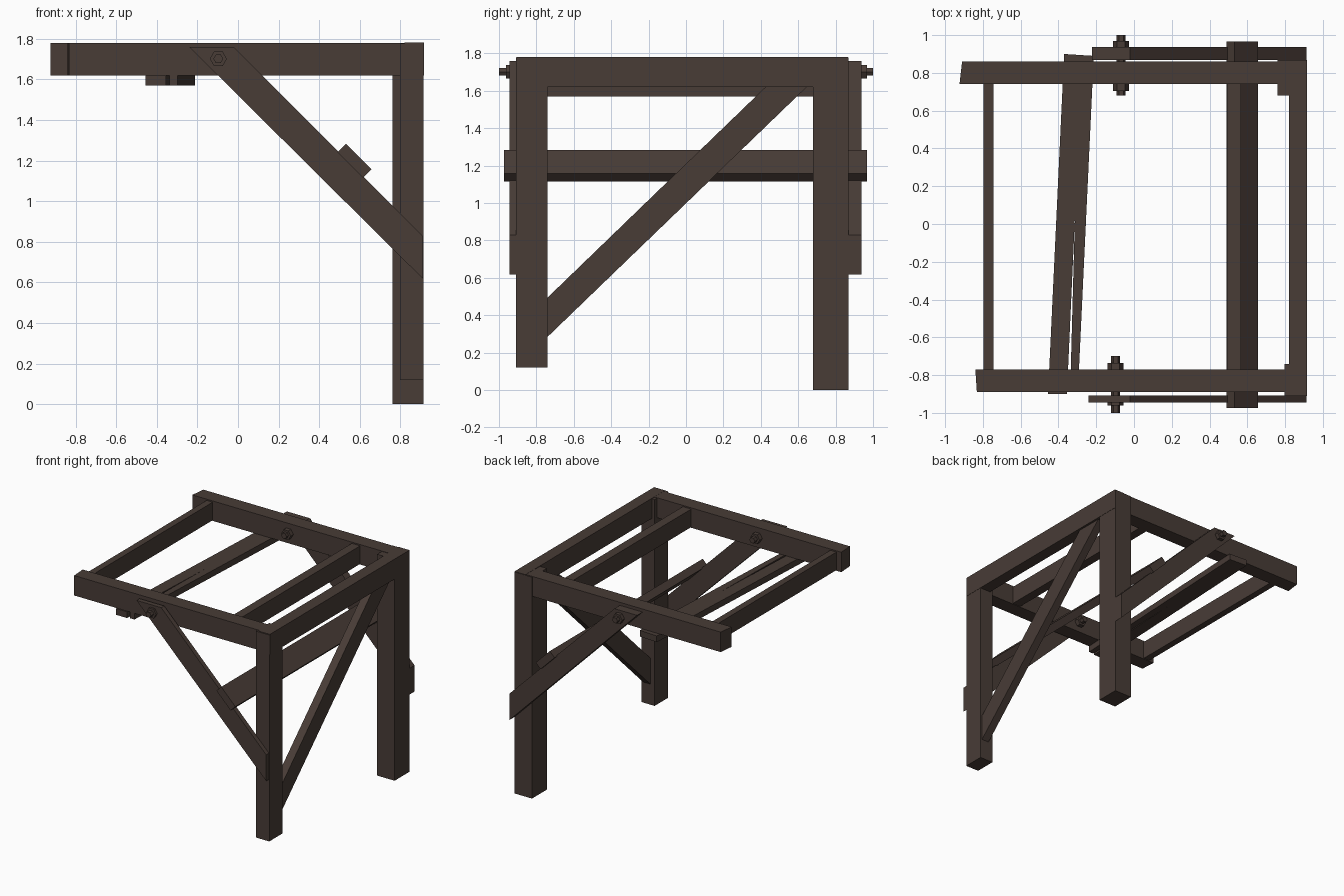
import bpy, bmesh, math
from mathutils import Matrix

cube = bpy.data.objects.get("Cube")
if cube:
    bpy.data.objects.remove(cube, do_unlink=True)

COLOR = (0.065, 0.045, 0.037, 1)
wood = bpy.data.materials.new("dark_brown_wood")
wood.use_nodes = True
wood.diffuse_color = COLOR
bsdf = wood.node_tree.nodes["Principled BSDF"]
bsdf.inputs["Base Color"].default_value = COLOR
bsdf.inputs["Roughness"].default_value = 0.9

# Maps a profile point (u, v) and a depth w to x, y, z
PLACE = {
    "x": lambda u, v, w: (w, u, v),
    "y": lambda u, v, w: (u, w, v),
    "z": lambda u, v, w: (u, v, w),
}


def prism(name, axis, profile, low, high):
    """Extrude a closed profile along an axis from low to high."""
    bm = bmesh.new()
    face = bm.faces.new([bm.verts.new(PLACE[axis](u, v, low)) for u, v in profile])
    grown = bmesh.ops.extrude_face_region(bm, geom=[face])["geom"]
    shift = PLACE[axis](0, 0, high - low)
    bmesh.ops.translate(bm, vec=shift, verts=[g for g in grown if isinstance(g, bmesh.types.BMVert)])
    bmesh.ops.recalc_face_normals(bm, faces=bm.faces)
    mesh = bpy.data.meshes.new(name)
    bm.to_mesh(mesh)
    bm.free()
    mesh.materials.append(wood)
    obj = bpy.data.objects.new(name, mesh)
    bpy.context.collection.objects.link(obj)
    return obj


def box(name, x, y, z):
    return prism(name, "z", [(x[0], y[0]), (x[1], y[0]), (x[1], y[1]), (x[0], y[1])], *z)


def hexagon(cx, cz, radius):
    return [(cx + radius * math.cos(math.pi * i / 3),
             cz + radius * math.sin(math.pi * i / 3)) for i in range(6)]


TOP, UNDER, SIDE = 1.78, 1.62, 0.915

# Posts
box("front_post", (0.797, SIDE), (-0.91, -0.74), (0.12, TOP - 0.003))
box("back_post", (0.76, SIDE), (0.68, 0.868), (0, TOP - 0.003))

# Roof frame: two long beams with slightly skewed ends, and the beam joining the posts
prism("front_beam", "z", [(-0.832, -0.89), (0.91, -0.89), (0.91, -0.77), (-0.84, -0.77)], UNDER, TOP)
prism("back_beam", "z", [(-0.924, 0.74), (0.91, 0.74), (0.91, 0.86), (-0.91, 0.86)], UNDER, TOP)
box("side_beam", (0.82, SIDE + 0.002), (-0.905, 0.866), (UNDER, TOP + 0.001))

# Joists between the long beams
for name, x in (("outer_joist", (-0.797, -0.743)), ("inner_joist", (0.493, 0.567))):
    box(name, x, (-0.78, 0.75), (UNDER + 0.005, TOP - 0.01))

# Diagonal brace between the posts
prism("post_brace", "x", [(-0.745, 0.28), (0.65, 1.625), (0.43, 1.625), (-0.745, 0.49)], 0.835, 0.9)

# Knee braces outside the beams
for name, start, y in (("front_knee_brace", -0.24, (-0.945, -0.907)),
                       ("back_knee_brace", -0.222, (0.868, 0.937))):
    prism(name, "y", [(start, 1.76), (-0.02, 1.76), (0.912, 0.828), (0.912, 0.617)], *y)

# Tilted plank resting on the knee braces
plank = box("cross_plank", (-0.0885, 0.0885), (-0.973, 0.967), (-0.03, 0.03))
plank.data.transform(Matrix.Translation((0.574, 0, 1.199)) @ Matrix.Rotation(math.pi / 4, 4, "Y"))

# Crooked split slat under the beams
prism("split_slat", "z", [(-0.455, -0.9), (-0.355, -0.9), (-0.313, 0.03), (-0.338, -0.89),
                          (-0.297, -0.89), (-0.213, 0.89), (-0.37, 0.9)], 1.57, UNDER)

# Bolts: a shank through each joint with a hex nut on both sides
for side, cx, shank, nuts in (
        ("front", -0.097, (-1, -0.7), ((-0.962, -0.94), (-0.775, -0.735))),
        ("back", -0.068, (0.68, 1), ((0.93, 0.968), (0.705, 0.745)))):
    prism(side + "_bolt_shank", "y", hexagon(cx, 1.702, 0.024), *shank)
    for place, span in zip(("outer", "inner"), nuts):
        prism(f"{side}_{place}_nut", "y", hexagon(cx, 1.702, 0.042), *span)
